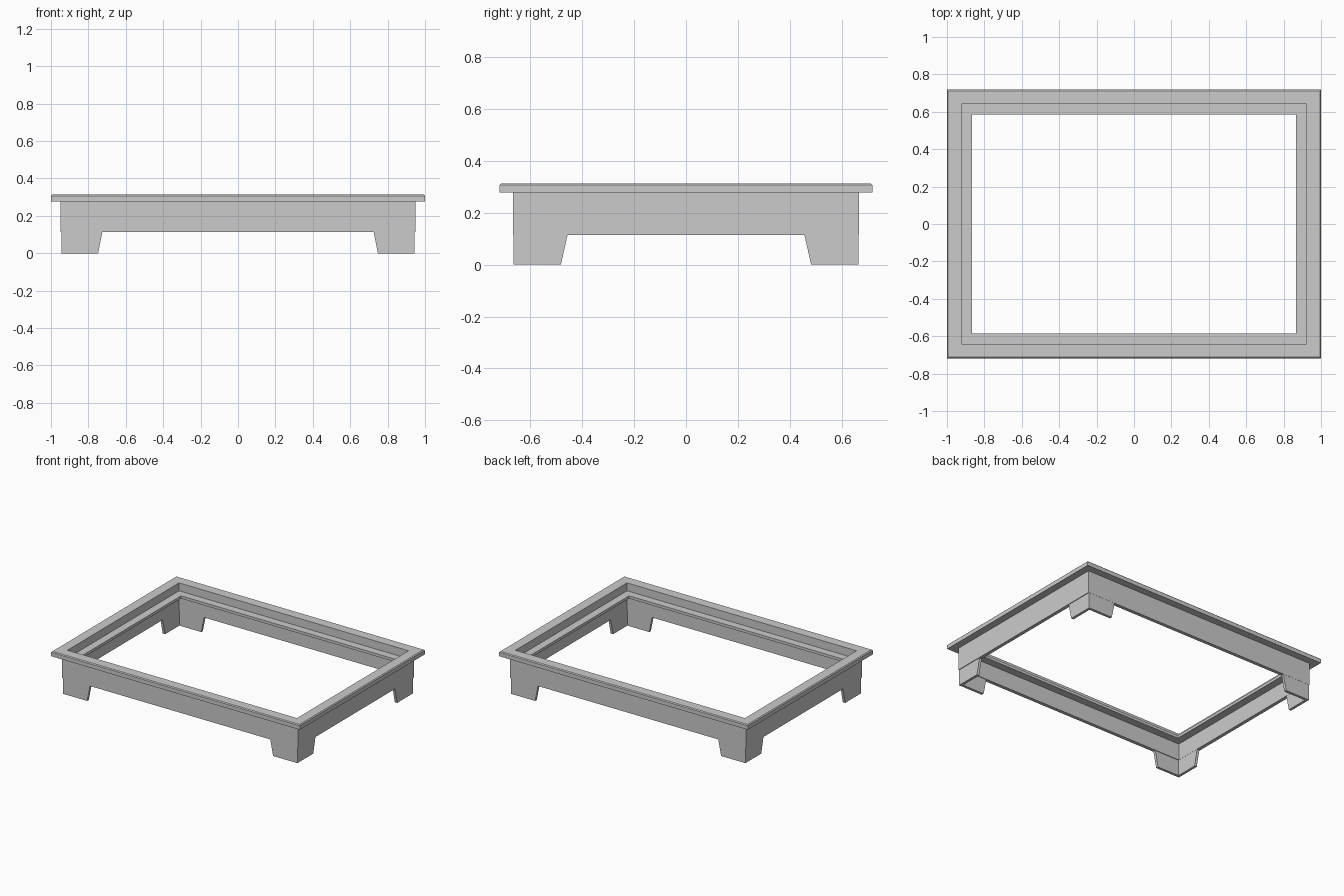
import bpy

if "Cube" in bpy.data.objects:
    bpy.data.objects.remove(bpy.data.objects["Cube"])

HALF_X, HALF_Y = 1.0, 0.718


def make_object(name, verts, faces):
    mesh = bpy.data.meshes.new(name)
    mesh.from_pydata(verts, [], faces)
    mesh.validate()
    obj = bpy.data.objects.new(name, mesh)
    bpy.context.collection.objects.link(obj)
    return obj


def frame_ring(name, profile):
    """Sweep a closed (inset, z) profile around the rectangle with mitred corners."""
    n = len(profile)
    verts, faces = [], []
    for sx, sy in ((-1, -1), (1, -1), (1, 1), (-1, 1)):
        verts += [(sx * (HALF_X - d), sy * (HALF_Y - d), z) for d, z in profile]
    for c in range(4):
        a, b = c * n, (c + 1) % 4 * n
        for i in range(n):
            j = (i + 1) % n
            faces.append((a + i, b + i, b + j, a + j))
    return make_object(name, verts, faces)


def corner_leg(name, sx, sy):
    """L-shaped corner foot whose free ends slope in towards the floor."""
    ox, oy, t = 0.943, 0.665, 0.019

    def outline(end_x, end_y, z):
        pts = [(ox, oy), (end_x, oy), (end_x, oy - t),
               (ox - t, oy - t), (ox - t, end_y), (ox, end_y)]
        return [(sx * x, sy * y, z) for x, y in pts]

    verts = outline(0.748, 0.482, 0.0) + outline(0.725, 0.456, 0.115)
    # caps are split along the mitre into two quads
    faces = [(0, 1, 2, 3), (0, 3, 4, 5), (9, 8, 7, 6), (11, 10, 9, 6)]
    faces += [(i, i + 6, (i + 1) % 6 + 6, (i + 1) % 6) for i in range(6)]
    if sx * sy < 0:
        faces = [f[::-1] for f in faces]
    return make_object(name, verts, faces)


# Frame: overhanging rim, apron wall and inner support ledge in one section
frame_ring("frame", [
    (0.0, 0.278), (0.0, 0.307), (0.006, 0.313), (0.077, 0.313),
    (0.077, 0.255), (0.133, 0.255), (0.133, 0.235), (0.077, 0.235),
    (0.077, 0.115), (0.052, 0.115), (0.052, 0.278)])

# Four corner feet
for sx, side in ((-1, "left"), (1, "right")):
    for sy, end in ((-1, "front"), (1, "back")):
        corner_leg(f"{end}_{side}_leg", sx, sy)
